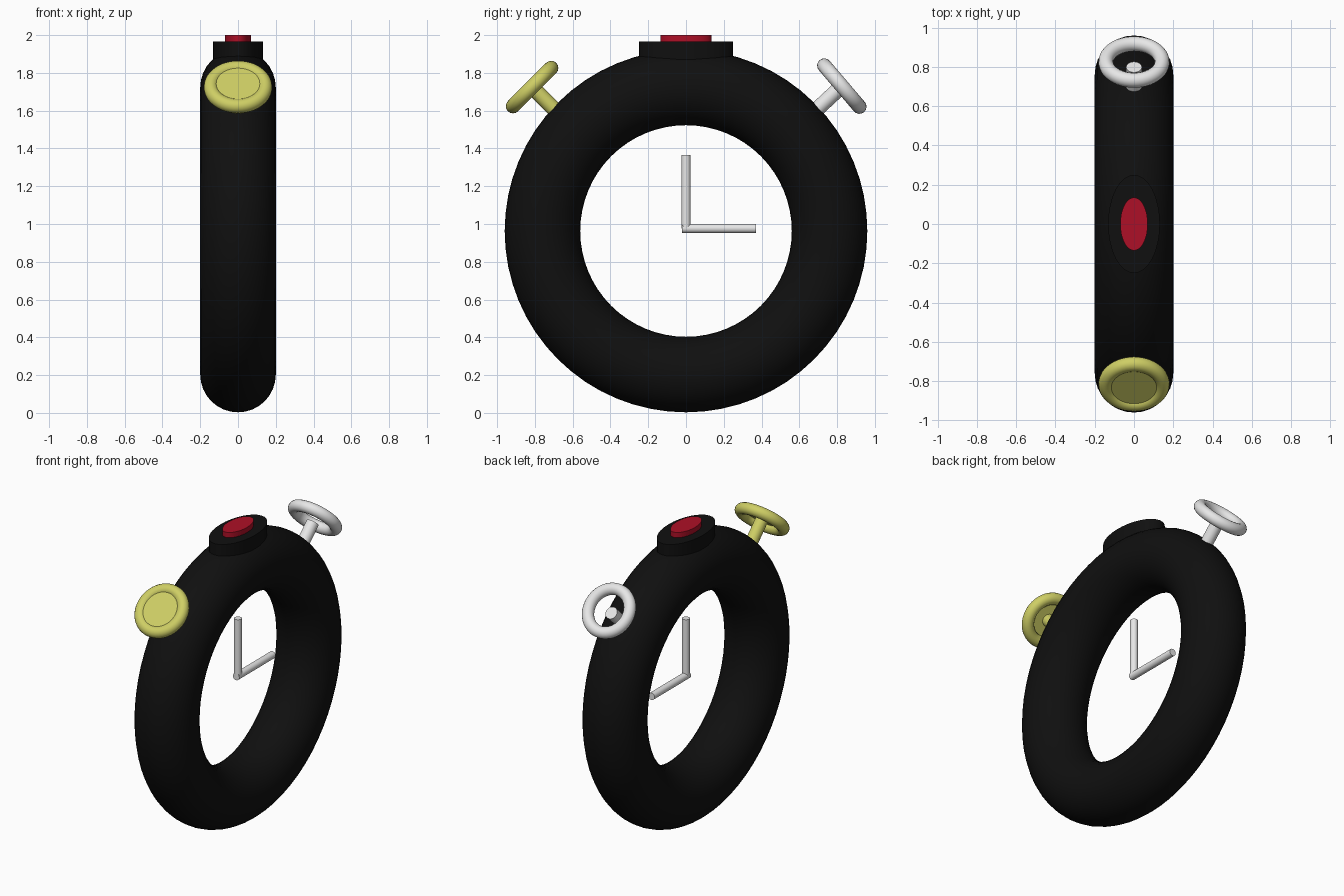
import bpy
from math import radians, sin, cos, pi
from mathutils import Vector

cube = bpy.data.objects.get("Cube")
if cube:
    bpy.data.objects.remove(cube)


def material(name, rgb):
    m = bpy.data.materials.new(name)
    m.use_nodes = True
    m.diffuse_color = (*rgb, 1)
    m.node_tree.nodes["Principled BSDF"].inputs["Base Color"].default_value = (*rgb, 1)
    return m


black = material("black rubber", (0.005, 0.005, 0.005))
silver = material("silver", (0.8, 0.8, 0.8))
yellow = material("dull yellow", (0.62, 0.62, 0.13))
red = material("button red", (0.42, 0.005, 0.02))


def finish(name, mat):
    ob = bpy.context.object
    ob.name = name
    ob.data.materials.append(mat)
    bpy.ops.object.shade_smooth_by_angle(angle=radians(40))
    return ob


def ring(name, mat, centre, axis, major, minor, segments, sides):
    bpy.ops.mesh.primitive_torus_add(
        location=centre, rotation=axis.to_track_quat("Z", "Y").to_euler(),
        major_radius=major, minor_radius=minor,
        major_segments=segments, minor_segments=sides)
    return finish(name, mat)


def rod(name, mat, start, end, radius, scale=(1, 1)):
    start, end = Vector(start), Vector(end)
    d = end - start
    bpy.ops.mesh.primitive_cylinder_add(
        vertices=32, radius=radius, depth=d.length, location=(start + end) / 2,
        rotation=d.to_track_quat("Z", "Y").to_euler())
    bpy.context.object.scale = (*scale, 1)
    return finish(name, mat)


def tilt(side, degrees):
    a = radians(degrees)
    return Vector((0, side * cos(a), sin(a)))


# Round body
ring("body_ring", black, Vector((0, 0, 0.963)), Vector((1, 0, 0)), 0.76, 0.2, 64, 32)

# Oval cap and push button on top
rod("top_cap", black, (0, 0, 1.86), (0, 0, 1.965), 1, (0.132, 0.25))
rod("push_button", red, (0, 0, 1.95), (0, 0, 2), 1, (0.07, 0.135))

# Clock hands
rod("upright_hand", silver, (0, 0, 0.975), (0, 0, 1.365), 0.024)
rod("level_hand", silver, (0, -0.02, 0.976), (0, 0.37, 0.976), 0.024)

# Open knob at the back
c = Vector((0, 0.825, 1.73))
ring("back_knob_ring", silver, c, tilt(1, 40.5), 0.143, 0.038, 48, 16)
rod("back_knob_stem", silver, c - tilt(1, 43) * 0.26, c - tilt(1, 43) * 0.035, 0.04)

# Closed knob at the front
c = Vector((0, -0.815, 1.725))
axis = tilt(-1, 45)
ring("front_knob_ring", yellow, c, axis, 0.143, 0.038, 48, 16)
rod("front_knob_stem", yellow, c - axis * 0.26, c + axis * 0.01, 0.04)
rod("front_knob_disc", yellow, c + axis * 0.005, c + axis * 0.026, 0.125)
